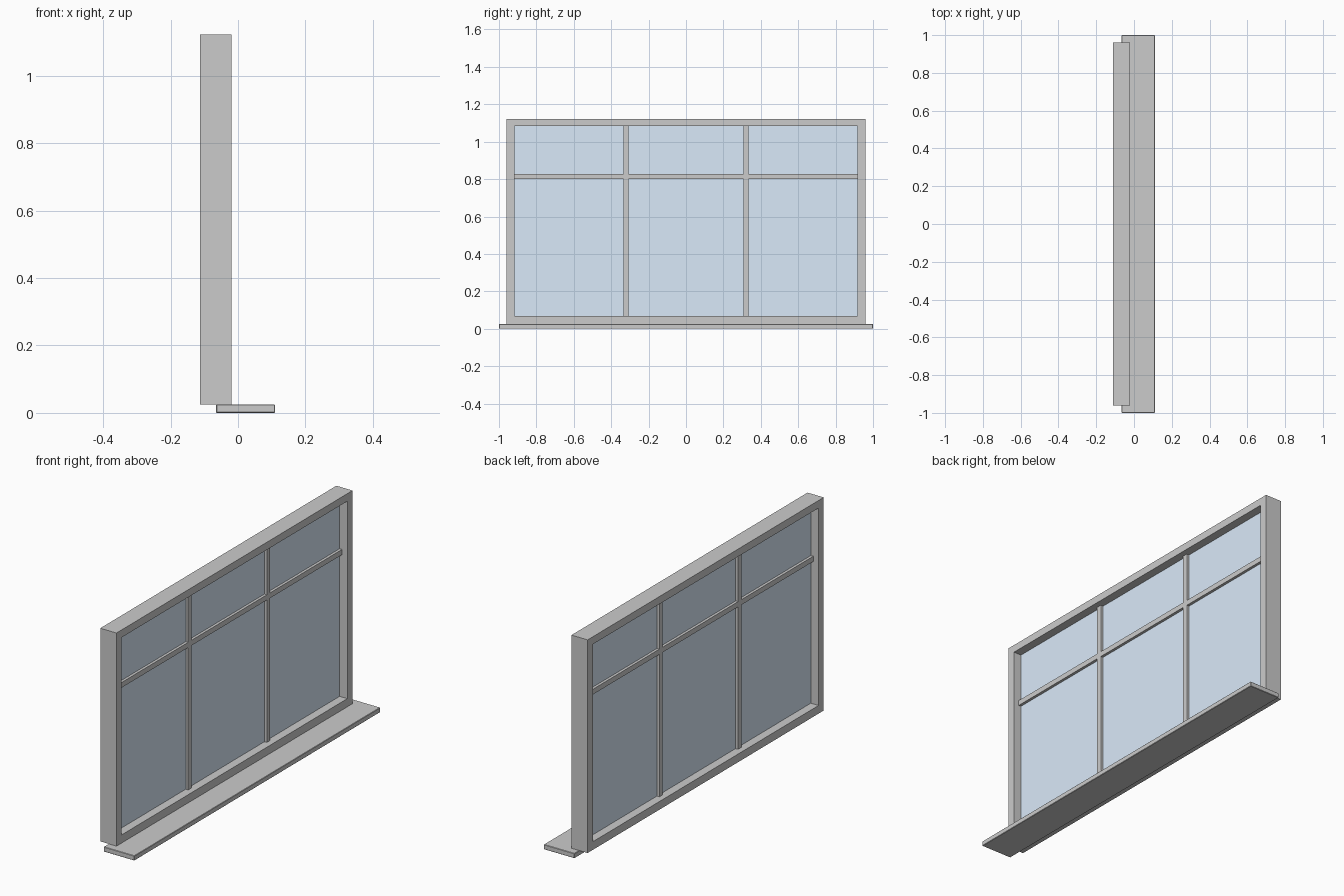
import bpy, bmesh

if "Cube" in bpy.data.objects:
    bpy.data.objects.remove(bpy.data.objects["Cube"])


def box(name, x, y, z, bevel=0.0):
    """Box from (min, max) ranges on each axis."""
    bm = bmesh.new()
    bmesh.ops.create_cube(bm, size=1)
    for v in bm.verts:
        v.co = [r[0] if c < 0 else r[1] for c, r in zip(v.co, (x, y, z))]
    if bevel:
        bmesh.ops.bevel(bm, geom=bm.edges[:], offset=bevel, segments=1, affect='EDGES')
    me = bpy.data.meshes.new(name)
    bm.to_mesh(me)
    bm.free()
    ob = bpy.data.objects.new(name, me)
    bpy.context.collection.objects.link(ob)
    return ob


def ring_frame(name, x, outer, inner):
    """Rectangular frame with mitred corners; outer / inner = (half width, z low, z high)."""
    bm = bmesh.new()
    loops = []
    for px, (w, lo, hi) in ((x[0], outer), (x[1], outer), (x[1], inner), (x[0], inner)):
        loops.append([bm.verts.new((px, a, b)) for a, b in
                      ((-w, lo), (w, lo), (w, hi), (-w, hi))])
    for i in range(4):
        a, b = loops[i], loops[(i + 1) % 4]
        for j in range(4):
            k = (j + 1) % 4
            bm.faces.new((a[j], a[k], b[k], b[j]))
    bmesh.ops.recalc_face_normals(bm, faces=bm.faces[:])
    me = bpy.data.meshes.new(name)
    bm.to_mesh(me)
    bm.free()
    ob = bpy.data.objects.new(name, me)
    bpy.context.collection.objects.link(ob)
    return ob


GLASS_X = -0.066
BAR_X = (GLASS_X - 0.016, GLASS_X + 0.016)

# Sill with a tiny edge break
box("sill", (-0.065, 0.11), (-1, 1), (0, 0.025), 0.002)

# Outer frame
ring_frame("window_frame", (-0.112, -0.02), (0.96, 0.025, 1.122), (0.918, 0.067, 1.083))

# Glazing bars: two mullions and one transom
for side, label in ((-1, "left"), (1, "right")):
    c = side * 0.32
    box("mullion_" + label, BAR_X, (c - 0.0135, c + 0.0135), (0.067, 1.083))
box("transom", BAR_X, (-0.918, 0.918), (0.8, 0.827))

# Glass sheet seated in the frame
glass = box("glass", (GLASS_X - 0.002, GLASS_X + 0.002), (-0.959, 0.959), (0.026, 1.121))
mat = bpy.data.materials.new("glass_blue")
mat.diffuse_color = (0.7, 0.82, 0.95, 1)
mat.use_nodes = True
mat.node_tree.nodes["Principled BSDF"].inputs["Base Color"].default_value = mat.diffuse_color
glass.data.materials.append(mat)
